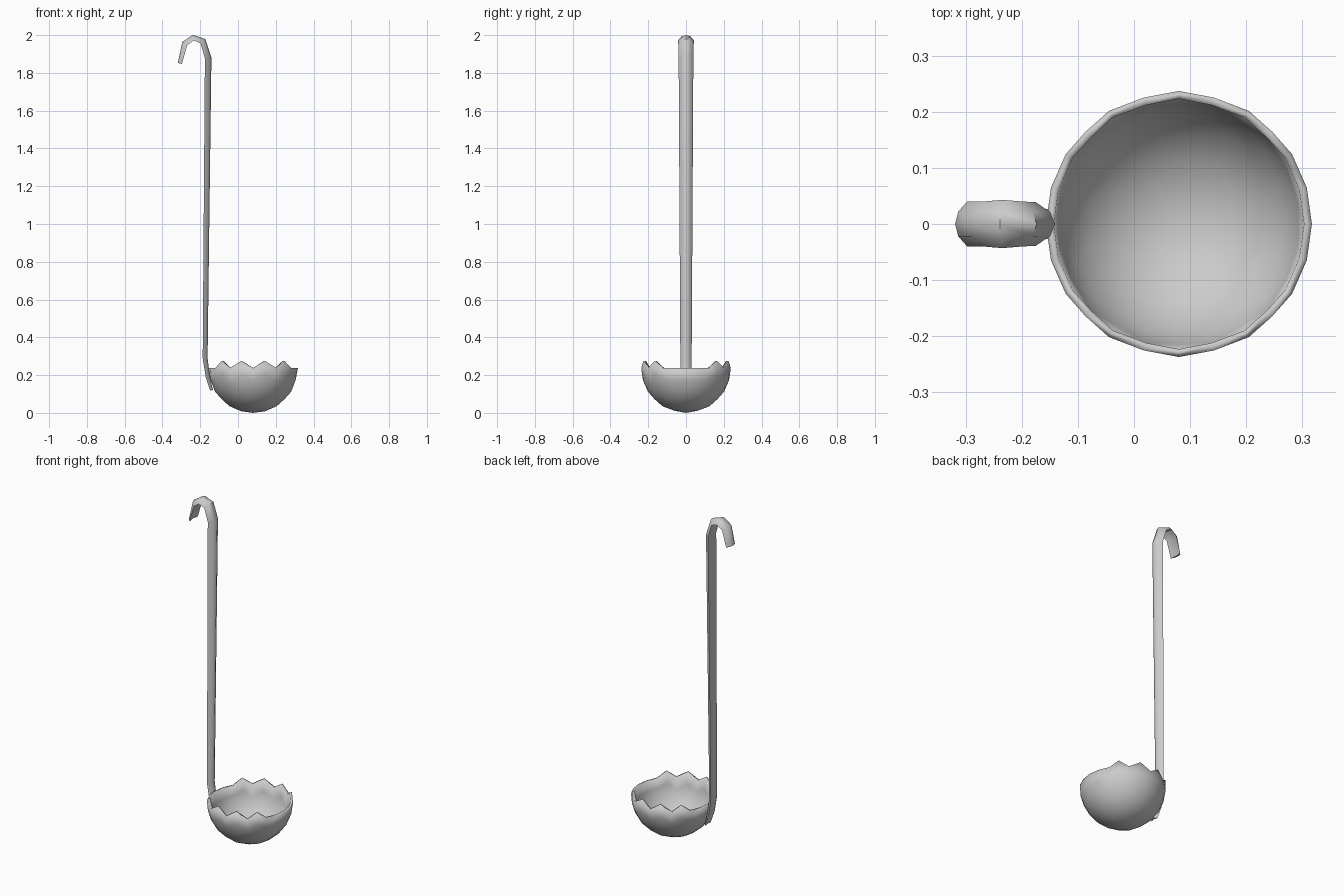
import bpy, bmesh
from mathutils import Vector

if "Cube" in bpy.data.objects:
    bpy.data.objects.remove(bpy.data.objects["Cube"])

R = 0.237
CENTRE = Vector((0.08, 0, R))


def add_object(name, bm, angle):
    mesh = bpy.data.meshes.new(name)
    bm.to_mesh(mesh)
    bm.free()
    ob = bpy.data.objects.new(name, mesh)
    bpy.context.collection.objects.link(ob)
    bpy.ops.object.select_all(action='DESELECT')
    bpy.context.view_layer.objects.active = ob
    ob.select_set(True)
    bpy.ops.object.shade_smooth_by_angle(angle=angle)
    return ob


# Bowl: lower half of an icosphere with axes through edge midpoints,
# which leaves the toothed rim
bm = bmesh.new()
phi = (1 + 5 ** 0.5) / 2
for a in (-1, 1):
    for b in (-phi, phi):
        for co in ((b, a, 0), (0, b, a), (a, 0, b)):
            bm.verts.new(co)
bmesh.ops.convex_hull(bm, input=bm.verts[:])
for _ in range(2):
    bmesh.ops.subdivide_edges(bm, edges=bm.edges[:], cuts=1, use_grid_fill=True)
    for v in bm.verts:
        v.co = v.co.normalized() * R
upper = [f for f in bm.faces if f.calc_center_median().z > 0.004]
bmesh.ops.delete(bm, geom=upper, context='FACES')
bmesh.ops.recalc_face_normals(bm, faces=bm.faces[:])
if sum(f.normal.dot(f.calc_center_median()) for f in bm.faces) < 0:
    bmesh.ops.reverse_faces(bm, faces=bm.faces[:])
bmesh.ops.translate(bm, verts=bm.verts[:], vec=CENTRE)
bowl = add_object("bowl", bm, 0.7)
wall = bowl.modifiers.new("wall", 'SOLIDIFY')
wall.thickness = 0.014
wall.offset = -1

# Handle: curved strip swept up the shaft and over the hook
# (x, z, half width, thickness)
path = [(-0.140, 0.12, 0.025, 0.015), (-0.160, 0.19, 0.029, 0.022),
        (-0.174, 0.29, 0.030, 0.026), (-0.158, 1.88, 0.039, 0.035),
        (-0.186, 1.968, 0.040, 0.034), (-0.237, 1.986, 0.043, 0.030),
        (-0.282, 1.955, 0.040, 0.032), (-0.308, 1.85, 0.040, 0.022)]
section = [(-1, -0.5), (-0.55, 0.25), (0, 0.5), (0.55, 0.25), (1, -0.5), (0, -0.2)]
bm = bmesh.new()
rings = []
for i, (x, z, w, t) in enumerate(path):
    p, q = path[max(i - 1, 0)], path[min(i + 1, len(path) - 1)]
    d1 = Vector((x - p[0], 0, z - p[1])).normalized()
    d2 = Vector((q[0] - x, 0, q[1] - z)).normalized()
    d = (d1 + d2).normalized()
    out = Vector((d.z, 0, -d.x))
    rings.append([bm.verts.new(Vector((x, u * w, z)) + out * v * t) for u, v in section])
n = len(section)
for a, b in zip(rings, rings[1:]):
    for k in range(n):
        bm.faces.new((a[k], a[(k + 1) % n], b[(k + 1) % n], b[k]))
bm.faces.new(rings[0])
bm.faces.new(rings[-1])
bmesh.ops.recalc_face_normals(bm, faces=bm.faces[:])
add_object("handle", bm, 0.8)
